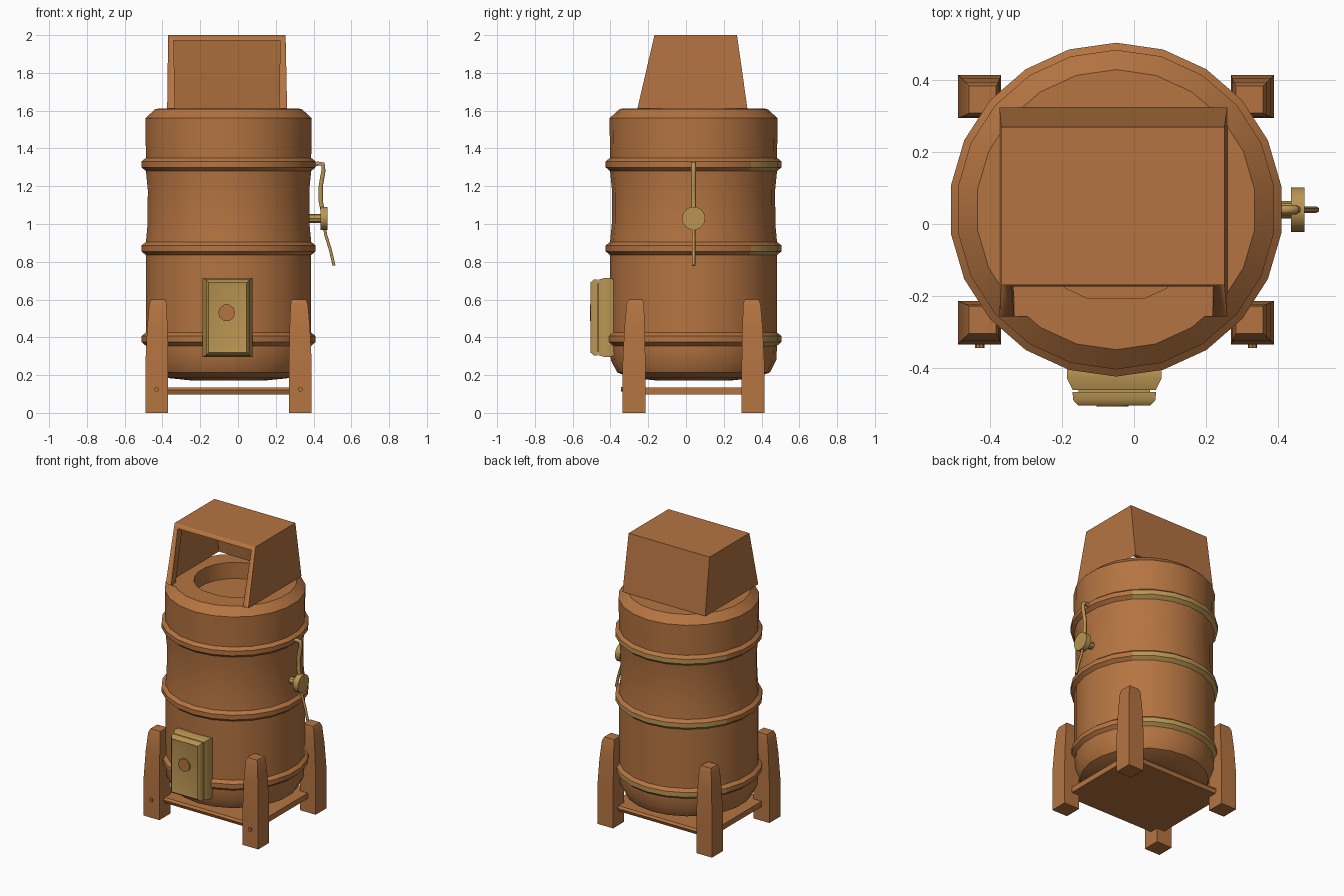
import bpy, bmesh, math
from mathutils import Vector

cube = bpy.data.objects.get("Cube")
if cube:
    bpy.data.objects.remove(cube, do_unlink=True)


def material(name, rgb):
    m = bpy.data.materials.new(name)
    m.use_nodes = True
    m.diffuse_color = (*rgb, 1)
    m.node_tree.nodes["Principled BSDF"].inputs["Base Color"].default_value = (*rgb, 1)
    return m


COPPER = material("copper brown", (0.46, 0.175, 0.053))
BRASS = material("brass tan", (0.49, 0.30, 0.085))
CENTRE = Vector((-0.05, 0.04, 0))


def finish(name, bm, mats, smooth=40):
    bmesh.ops.recalc_face_normals(bm, faces=bm.faces)
    me = bpy.data.meshes.new(name)
    bm.to_mesh(me)
    bm.free()
    ob = bpy.data.objects.new(name, me)
    bpy.context.collection.objects.link(ob)
    for m in mats:
        me.materials.append(m)
    bpy.ops.object.select_all(action='DESELECT')
    ob.select_set(True)
    bpy.context.view_layer.objects.active = ob
    bpy.ops.object.shade_smooth_by_angle(angle=math.radians(smooth))
    return ob


def loft(bm, rings, cap=True):
    """Join equal-length rings of points with quads and cap the ends."""
    loops = [[bm.verts.new(p) for p in ring] for ring in rings]
    n = len(loops[0])
    for a, b in zip(loops, loops[1:]):
        for i in range(n):
            j = (i + 1) % n
            bm.faces.new((a[i], a[j], b[j], b[i]))
    if cap:
        bm.faces.new(loops[0])
        bm.faces.new(loops[-1])
    return loops


def rect(x0, x1, y0, y1, z):
    return [(x0, y0, z), (x1, y0, z), (x1, y1, z), (x0, y1, z)]


def rod(name, start, end, radius, mat, sides=8):
    start, end = Vector(start), Vector(end)
    bm = bmesh.new()
    turn = (end - start).to_track_quat('Z', 'Y')
    rings = []
    for p in (start, end):
        rings.append([p + turn @ Vector((radius * math.cos(math.tau * i / sides),
                                         radius * math.sin(math.tau * i / sides), 0))
                      for i in range(sides)])
    loft(bm, rings)
    return finish(name, bm, [mat])


# Barrel: turned profile with three raised hoops and a recessed mouth
HOOPS = (0.39, 0.87, 1.315)


def hoop(z):
    return [(0.442, z - 0.035), (0.465, z - 0.015), (0.465, z + 0.017), (0.442, z + 0.035)]


profile = [(0.2, 0.172), (0.33, 0.185), (0.405, 0.215), (0.438, 0.28)]
profile += hoop(HOOPS[0]) + [(0.442, 0.62)] + hoop(HOOPS[1])
profile += [(0.433, 1.0), (0.432, 1.18)] + hoop(HOOPS[2])
profile += [(0.445, 1.56), (0.39, 1.61), (0.26, 1.612), (0.26, 1.5)]
SIDES = 22
bm = bmesh.new()
loft(bm, [[CENTRE + Vector((r * math.sin(math.tau * i / SIDES),
                            r * math.cos(math.tau * i / SIDES), z))
           for i in range(SIDES)] for r, z in profile])
# Brass showing on the rear left arc of each hoop
for f in bm.faces:
    d = f.calc_center_median() - CENTRE
    angle = math.degrees(math.atan2(d.y, d.x))
    if 34 < angle < 150 and any(-0.03 < d.z - z < 0.012 for z in HOOPS):
        f.material_index = 1
finish("barrel", bm, [COPPER, BRASS])

# Hopper: tapered hood with a framed front opening and an open base
bm = bmesh.new()
base, crown = loft(bm, [rect(-0.375, 0.26, -0.257, 0.325, 1.612),
                        rect(-0.37, 0.252, -0.167, 0.27, 2.0)], cap=False)
bm.faces.new(crown)
bm.faces.ensure_lookup_table()
front = min(bm.faces, key=lambda f: f.calc_center_median().y)
bmesh.ops.inset_region(bm, faces=[front], thickness=0.012, depth=0.0)
bmesh.ops.inset_region(bm, faces=[front], thickness=0.042, depth=0.0)
lip = bmesh.ops.extrude_face_region(bm, geom=[front])
bmesh.ops.translate(bm, vec=(0, 0.05, 0),
                    verts=[g for g in lip["geom"] if isinstance(g, bmesh.types.BMVert)])
inner = [g for g in lip["geom"] if isinstance(g, bmesh.types.BMFace)]
bmesh.ops.delete(bm, geom=inner + ([front] if front.is_valid else []), context='FACES')
finish("hopper", bm, [COPPER], 80)

# Legs: square posts tapering inwards towards the top
for sx, side in ((1, "left"), (-1, "right")):
    for sy, end in ((-1, "front"), (1, "back")):
        c = CENTRE + Vector((sx * 0.38, sy * 0.315, 0))
        bm = bmesh.new()
        rings = []
        for z, half, shift in ((0, 0.06, 0), (0.27, 0.06, 0), (0.45, 0.054, -0.003),
                               (0.575, 0.046, -0.006), (0.6, 0.038, -0.008)):
            x, y = c.x + sx * shift, c.y + sy * shift
            rings.append(rect(x - half, x + half, y - half, y + half, z))
        loft(bm, rings)
        finish(f"{end}_{side}_leg", bm, [COPPER], 60)
    rod(f"{side}_leg_bolt", (c.x, -0.32, 0.125), (c.x, -0.345, 0.125), 0.013, COPPER)

# Shelf plate between the legs
bm = bmesh.new()
loft(bm, [rect(-0.43, 0.33, -0.275, 0.355, 0.097), rect(-0.43, 0.33, -0.285, 0.365, 0.12),
          rect(-0.43, 0.33, -0.275, 0.355, 0.135)])
finish("shelf_plate", bm, [COPPER])


# Door: surround and raised panel, each bevelled towards the front
def door_slab(name, steps):
    bm = bmesh.new()
    loft(bm, [[(-0.055 + sx * w, y, 0.505 + sz * h)
               for sx, sz in ((-1, -1), (1, -1), (1, 1), (-1, 1))] for y, w, h in steps])
    return finish(name, bm, [BRASS], 60)


door_slab("door_surround", [(-0.37, 0.125, 0.2), (-0.41, 0.132, 0.21),
                            (-0.43, 0.132, 0.21), (-0.462, 0.116, 0.2)])
door_slab("door_core", [(-0.45, 0.1, 0.18), (-0.48, 0.1, 0.18)])
door_slab("door_panel", [(-0.468, 0.116, 0.2), (-0.49, 0.115, 0.2),
                         (-0.506, 0.1, 0.185), (-0.5, 0.085, 0.16)])
rod("door_knob", (-0.06, -0.495, 0.53), (-0.06, -0.508, 0.53), 0.045, COPPER, 10)

# Crank: shaft, hub disc and bent handles
rod("crank_shaft", (0.37, 0.04, 1.03), (0.45, 0.04, 1.03), 0.024, BRASS)
rod("crank_hub", (0.437, 0.04, 1.03), (0.475, 0.04, 1.03), 0.062, BRASS, 14)


def bent_rod(name, points, radius):
    cu = bpy.data.curves.new(name, 'CURVE')
    cu.dimensions = '3D'
    cu.bevel_depth = radius
    cu.bevel_resolution = 1
    cu.use_fill_caps = True
    sp = cu.splines.new('POLY')
    sp.points.add(len(points) - 1)
    for p, (x, z) in zip(sp.points, points):
        p.co = (x, 0.04, z, 1)
    cu.materials.append(BRASS)
    bpy.context.collection.objects.link(bpy.data.objects.new(name, cu))


bent_rod("crank_upper_arm", [(0.395, 1.31), (0.42, 1.32), (0.45, 1.317), (0.452, 1.28),
                             (0.438, 1.2), (0.438, 1.12), (0.452, 1.05)], 0.013)
bent_rod("crank_lower_arm", [(0.45, 1.02), (0.465, 0.94), (0.49, 0.86), (0.508, 0.78)], 0.009)
